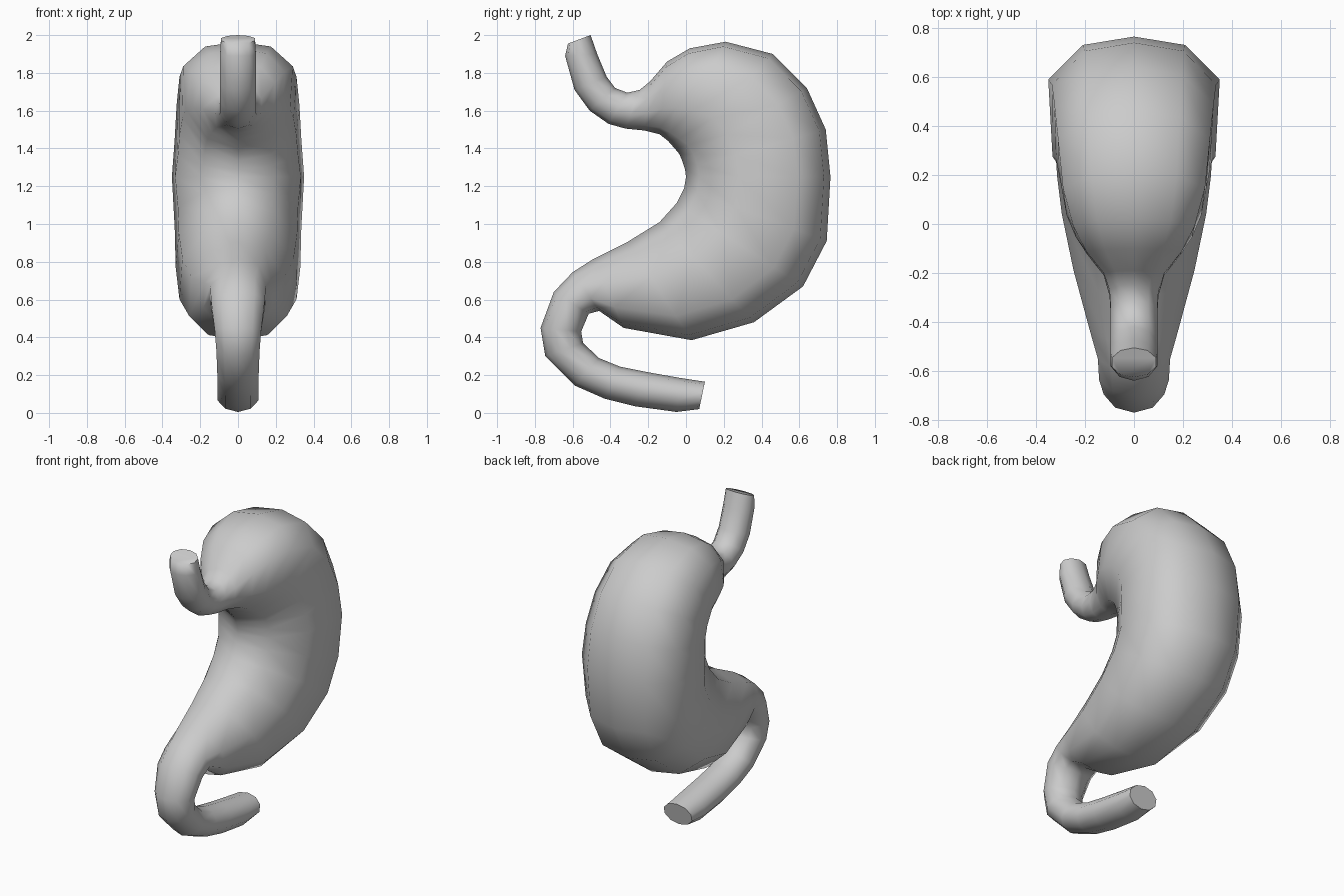
import bpy, bmesh, math

# Cross-sections along the organ: inner-curve y, z, outer-curve y, z, half width
RINGS = [
    (-.625, 1.955, -.505, 2.0, .095), (-.64, 1.89, -.47, 1.90, .10),
    (-.59, 1.71, -.42, 1.78, .10), (-.51, 1.60, -.375, 1.72, .10),
    (-.41, 1.53, -.31, 1.695, .10), (-.32, 1.505, -.245, 1.71, .105),
    (-.22, 1.495, -.19, 1.755, .13), (-.14, 1.475, -.10, 1.86, .20),
    (-.095, 1.44, .02, 1.93, .25), (-.06, 1.40, .21, 1.965, .29),
    (-.035, 1.37, .46, 1.90, .31), (-.02, 1.335, .64, 1.72, .325),
    (-.005, 1.29, .74, 1.50, .335), (0, 1.25, .765, 1.25, .35),
    (-.01, 1.19, .745, .91, .335), (-.05, 1.11, .62, .67, .33),
    (-.14, 1.01, .36, .48, .31), (-.31, .905, .03, .385, .26),
    (-.49, .815, -.33, .45, .19), (-.60, .745, -.46, .54, .155),
    (-.70, .64, -.515, .525, .15), (-.77, .45, -.555, .43, .13),
    (-.745, .30, -.545, .37, .12), (-.59, .145, -.46, .29, .115),
    (-.43, .075, -.35, .245, .115), (-.27, .035, -.20, .215, .115),
    (-.05, .005, -.03, .185, .115), (.07, .02, .10, .165, .105),
]

# Half profiles (fraction from inner to outer curve, fraction of half width)
ROUND = [(0, 0), (.095, .59), (.345, .95), (.655, .95), (.905, .59), (1, 0)]
BODY = [(0, 0), (.09, .55), (.36, .95), (.77, 1), (.955, .6), (1, 0)]


def section(w):
    """Closed ten-sided profile: round on the tubes, fuller on the sac."""
    k = min(1, max(0, (w - .13) / .15))
    half = [(a + (c - a) * k, b + (d - b) * k)
            for (a, b), (c, d) in zip(ROUND, BODY)]
    return half + [(t, -x) for t, x in half[-2:0:-1]]


# Stomach: one continuous loft with flat caps on both tubes
bm = bmesh.new()
loops = []
for y0, z0, y1, z1, w in RINGS:
    loops.append([bm.verts.new((x * w, y0 + (y1 - y0) * t, z0 + (z1 - z0) * t))
                  for t, x in section(w)])
n = len(loops[0])
for a, b in zip(loops, loops[1:]):
    for i in range(n):
        j = (i + 1) % n
        bm.faces.new((a[i], a[j], b[j], b[i]))
bm.faces.new(loops[0])
bm.faces.new(loops[-1][::-1])
bmesh.ops.recalc_face_normals(bm, faces=bm.faces)

mesh = bpy.data.meshes.new("stomach")
bm.to_mesh(mesh)
bm.free()
stomach = bpy.data.objects.new("stomach", mesh)
bpy.context.collection.objects.link(stomach)
bpy.context.view_layer.objects.active = stomach
stomach.select_set(True)
bpy.ops.object.shade_smooth_by_angle(angle=math.radians(70))
